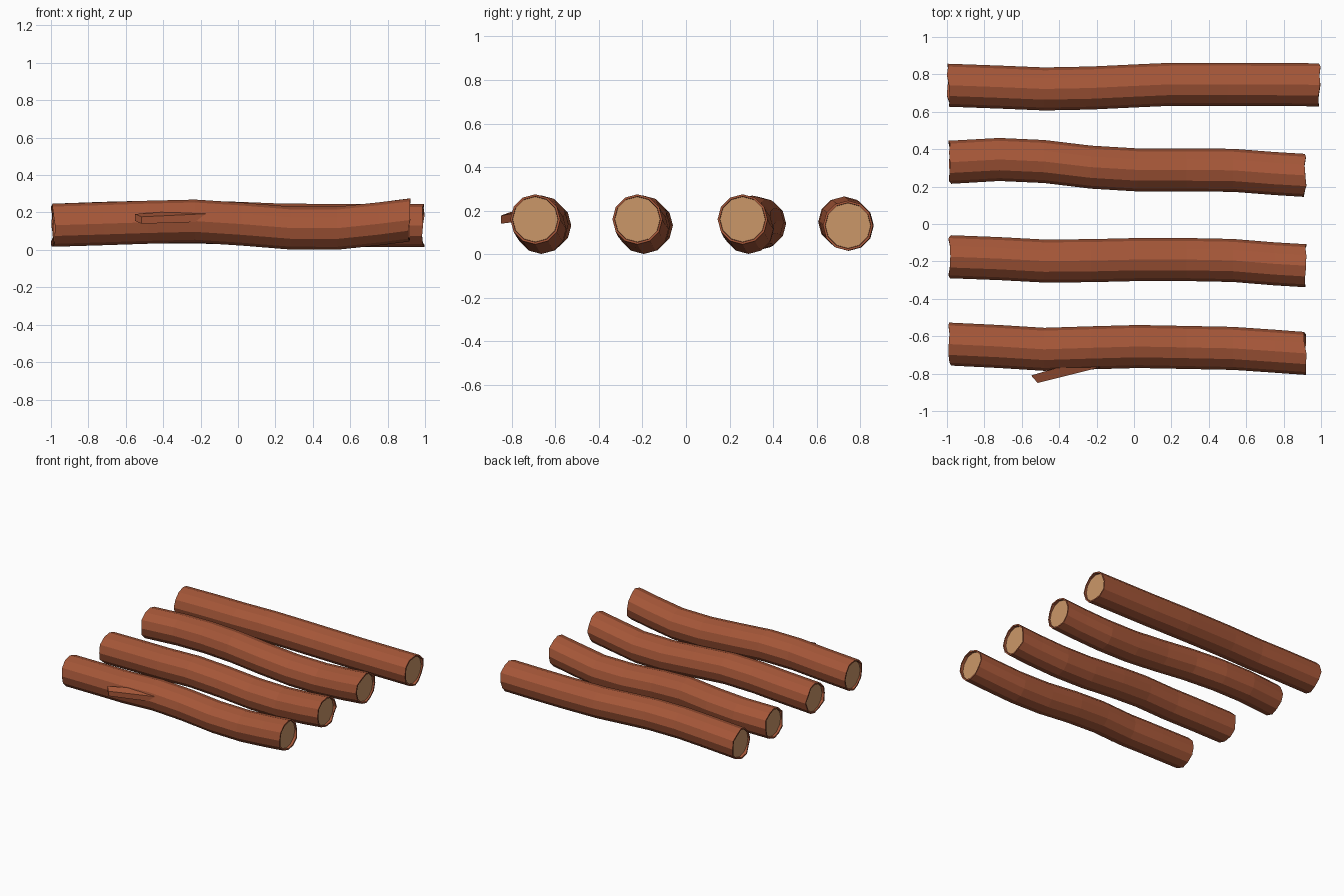
import bpy, bmesh, math, random
from mathutils import Vector

if "Cube" in bpy.data.objects:
    bpy.data.objects.remove(bpy.data.objects["Cube"])

random.seed(4)
SIDES = 12
R = 0.115


def material(name, rgb):
    m = bpy.data.materials.new(name)
    m.diffuse_color = (*rgb, 1)
    m.use_nodes = True
    m.node_tree.nodes["Principled BSDF"].inputs["Base Color"].default_value = m.diffuse_color
    return m


bark = material("bark", (0.38, 0.095, 0.04))
wood = material("cut_wood", (0.60, 0.31, 0.14))


def finish(bm, name, mats):
    bmesh.ops.recalc_face_normals(bm, faces=bm.faces)
    mesh = bpy.data.meshes.new(name)
    bm.to_mesh(mesh)
    bm.free()
    for m in mats:
        mesh.materials.append(m)
    ob = bpy.data.objects.new(name, mesh)
    bpy.context.collection.objects.link(ob)
    return ob


def bridge(bm, a, b):
    n = len(a)
    for i in range(n):
        bm.faces.new((a[i], a[(i + 1) % n], b[(i + 1) % n], b[i]))


def log(name, xs, ys, zs):
    """Bent bark tube with a ragged rim and a recessed cut face at each end."""
    bm = bmesh.new()

    def ring(x, y, z, r, shift=None):
        out = []
        for i in range(SIDES):
            a = 2 * math.pi * i / SIDES
            dx = shift[i] if shift else 0
            out.append(bm.verts.new((x + dx, y + r * math.cos(a), z + r * math.sin(a))))
        return out

    last = len(xs) - 1
    jag = {k: [random.uniform(-0.008, 0.008) for _ in range(SIDES)] for k in (0, last)}
    rings = [ring(x, y, z, R, jag.get(k)) for k, (x, y, z) in enumerate(zip(xs, ys, zs))]
    for a, b in zip(rings, rings[1:]):
        bridge(bm, a, b)
    for k, inward in ((0, 1), (last, -1)):
        lip = ring(xs[k], ys[k], zs[k], R * 0.91, jag[k])
        seat = ring(xs[k] + inward * 0.016, ys[k], zs[k], R * 0.90)
        bridge(bm, rings[k], lip)
        bridge(bm, lip, seat)
        bm.faces.new(seat).material_index = 1
    return finish(bm, name, (bark, wood))


# Three similarly bowed logs and one longer, straighter log
xs = (-0.985, -0.72, -0.48, -0.23, 0.02, 0.28, 0.53, 0.75, 0.915)
zs = (0.132, 0.140, 0.148, 0.154, 0.138, 0.117, 0.116, 0.139, 0.160)
log("front_log", xs, (-0.642, -0.655, -0.67, -0.662, -0.655, -0.66, -0.665, -0.68, -0.692), zs)
log("second_log", xs, (-0.175, -0.185, -0.198, -0.196, -0.190, -0.190, -0.195, -0.213, -0.223), zs)
log("third_log", xs, (0.330, 0.345, 0.334, 0.304, 0.289, 0.289, 0.287, 0.270, 0.260), zs)
log("back_log", (-0.993, -0.72, -0.48, -0.23, 0.0, 0.2, 0.5, 0.75, 0.99),
    (0.742, 0.732, 0.722, 0.727, 0.738, 0.747, 0.747, 0.746, 0.744),
    (0.132, 0.142, 0.148, 0.150, 0.142, 0.134, 0.130, 0.130, 0.131))

# Broken branch stub on the front log, cut at a slant
bm = bmesh.new()
tip = [(-0.515, -0.850, 0.140), (-0.515, -0.850, 0.177),
       (-0.550, -0.810, 0.192), (-0.550, -0.810, 0.155)]
base = [(-0.03, -0.728, 0.155), (-0.03, -0.728, 0.200),
        (-0.08, -0.670, 0.225), (-0.08, -0.670, 0.150)]
t = [bm.verts.new(Vector(p)) for p in tip]
b = [bm.verts.new(Vector(p)) for p in base]
bridge(bm, t, b)
bm.faces.new(t)
bm.faces.new(b)
finish(bm, "branch_stub", (bark,))
